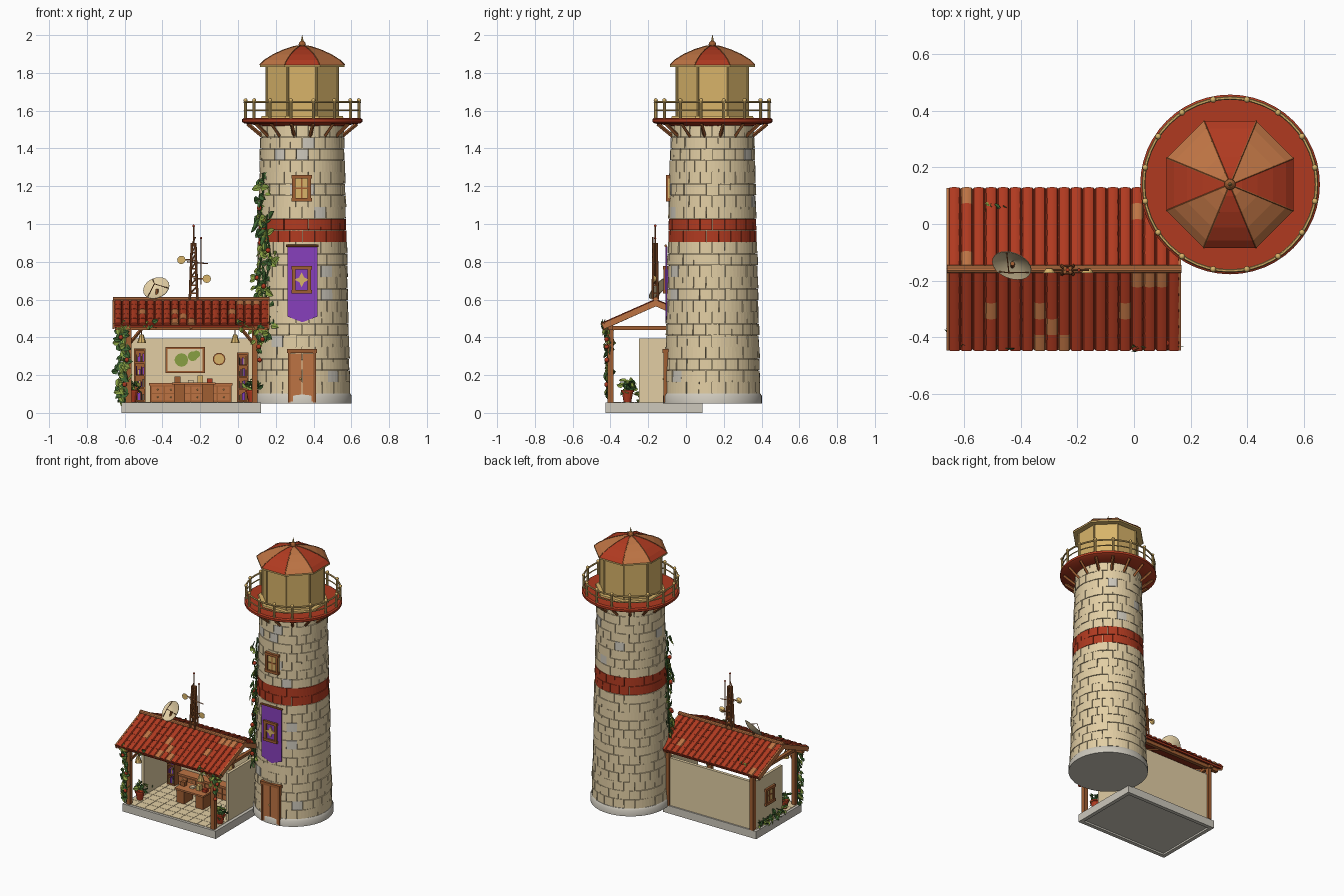
import bpy, bmesh, random
from math import sin, cos, pi, radians
from mathutils import Vector as V, Matrix

if "Cube" in bpy.data.objects:
    bpy.data.objects.remove(bpy.data.objects["Cube"])

random.seed(4)
R = random.uniform
SRGB = dict(stone=(226, 206, 164), red=(176, 58, 32), wood=(160, 94, 50), grey=(205, 200, 188),
            ochre=(216, 180, 106), dark_green=(62, 102, 50), light_green=(136, 160, 66),
            purple=(135, 64, 188), clay=(190, 116, 68), dark=(100, 92, 80))
MATS = {}
for k, c in SRGB.items():
    MATS[k] = bpy.data.materials.new(k)
    MATS[k].diffuse_color = [((v / 255 + .055) / 1.055) ** 2.4 for v in c] + [1]


class Part:
    """Collects simple solids into one named object."""
    def __init__(self, name):
        self.name, self.bm, self.used = name, bmesh.new(), []

    def slot(self, m):
        if m not in self.used:
            self.used.append(m)
        return self.used.index(m)

    def face(self, vs, m):
        f = self.bm.faces.new(vs)
        f.material_index = self.slot(m)

    def loft(self, rings, m, cap=True):
        rs = [[self.bm.verts.new(p) for p in r] for r in rings]
        n = len(rs[0])
        for a, b in zip(rs, rs[1:]):
            for i in range(n):
                self.face((a[i], a[(i + 1) % n], b[(i + 1) % n], b[i]), m)
        if cap:
            self.face(rs[0][::-1], m)
            self.face(rs[-1], m)

    def box(self, x0, x1, y0, y1, z0, z1, m):
        self.loft([[(x0, y0, z), (x1, y0, z), (x1, y1, z), (x0, y1, z)] for z in (z0, z1)], m)

    def rod(self, a, b, r, m, r2=None, n=8):
        a, b = V(a), V(b)
        q = (b - a).to_track_quat('Z', 'Y')
        self.loft([[p + q @ V((s * cos(2 * pi * i / n), s * sin(2 * pi * i / n), 0)) for i in range(n)]
                   for p, s in ((a, r), (b, r if r2 is None else r2))], m)

    def ball(self, c, r, m):
        g = bmesh.ops.create_uvsphere(self.bm, u_segments=10, v_segments=6, radius=r, matrix=Matrix.Translation(c))
        for f in {f for v in g['verts'] for f in v.link_faces}:
            f.material_index = self.slot(m)

    def lathe(self, prof, n, m, c=(0, 0), off=0):
        self.loft([[(c[0] + r * cos(2 * pi * (i + off) / n), c[1] + r * sin(2 * pi * (i + off) / n), z)
                    for i in range(n)] for r, z in prof], m)

    def hoop(self, c, r, z, t, m, n=48):
        sec = [(r + t * cos(k * pi / 3), z + t * sin(k * pi / 3)) for k in range(6)]
        self.loft([[(c[0] + s * cos(2 * pi * i / n), c[1] + s * sin(2 * pi * i / n), h) for s, h in sec]
                   for i in range(n + 1)], m, False)

    def leaf(self, p, s, m, nrm=None):
        nr = (V(nrm or (0, 0, 0)) + V((R(-1, 1), R(-1, 1), R(-1, 1))) * (.35 if nrm else 1)).normalized()
        d = V((R(-1, 1), R(-1, 1), R(-1, .4)))
        d = (d - nr * d.dot(nr)).normalized()
        w, u, p = d.cross(nr) * s * .34, nr * s * .1, V(p)
        v = [self.bm.verts.new(q) for q in (p, p + d * s * .3 + w + u, p + d * s * .7 + w * .75 + u, p + d * s,
                                            p + d * s * .7 - w * .75 + u, p + d * s * .3 - w + u)]
        self.face(v[:4], m)
        self.face((v[0], v[3], v[4], v[5]), m)

    def done(self, smooth=False):
        bmesh.ops.remove_doubles(self.bm, verts=self.bm.verts, dist=1e-5)
        bmesh.ops.recalc_face_normals(self.bm, faces=self.bm.faces)
        me = bpy.data.meshes.new(self.name)
        self.bm.to_mesh(me)
        ob = bpy.data.objects.new(self.name, me)
        for m in self.used:
            me.materials.append(MATS[m])
        bpy.context.collection.objects.link(ob)
        if smooth:
            bpy.context.view_layer.objects.active = ob
            ob.select_set(True)
            bpy.ops.object.shade_smooth_by_angle(angle=radians(35))
            ob.select_set(False)


C = (.34, .14)
def polar(a, r, z): return V((C[0] + r * cos(a), C[1] + r * sin(a), z))
def wall_r(z): return .253 - (z - .1) * .0235

# tower core, plinth and staggered bricks
p = Part('tower_core'); p.lathe([(wall_r(.08) - .009, .08), (wall_r(1.53) - .009, 1.53)], 48, 'stone', C); p.done(True)
p = Part('tower_plinth'); p.lathe([(.262, .05), (.262, .09), (.254, .102)], 48, 'grey', C); p.done(True)
p = Part('tower_bricks')
rows, n = 23, 22
h = 1.42 / rows
for k in range(rows):
    z0 = .102 + k * h
    for i in range(n):
        m = 'red' if k in (13, 14) else 'grey' if random.random() < .02 else 'stone'
        out = R(-.002, .004)
        a0, a1 = [2 * pi * (i + (k % 2) / 2 + t) / n for t in (.018, .982)]
        arc = [a0 + (a1 - a0) * t / 3 for t in range(4)]
        p.loft([[polar(a, wall_r(z) + out, z) for a in arc] + [polar(a, wall_r(z) - .012, z) for a in arc[::-1]]
                for z in (z0 + .001, z0 + h - .001)], m)
p.done()

# gallery floor, brackets and railing
p = Part('gallery_floor')
p.lathe([(.22, 1.52), (.305, 1.532), (.318, 1.54), (.318, 1.555), (.308, 1.562)], 48, 'red', C)
p.lathe([(.236, 1.56), (.232, 1.572)], 8, 'ochre', C, .5); p.done(True)
p = Part('gallery_brackets')
for i in range(16):
    a = 2 * pi * (i + .5) / 16
    p.rod(polar(a, .215, 1.465), polar(a, .295, 1.53), .01, 'wood', n=4)
p.done()
p = Part('gallery_railing')
for i in range(16):
    a = 2 * pi * (i + .5) / 16
    p.rod(polar(a, .306, 1.55), polar(a, .306, 1.65), .008, 'ochre')
    p.ball(polar(a, .306, 1.655), .011, 'ochre')
p.hoop(C, .306, 1.602, .004, 'ochre'); p.hoop(C, .306, 1.645, .006, 'ochre'); p.done(True)

# lantern room and domed roof with eight alternating sectors
p = Part('lantern_room'); p.lathe([(.204, 1.56), (.204, 1.84)], 8, 'ochre', C, .5)
for i in range(8):
    a = pi * (i + .5) / 4
    p.rod(polar(a, .203, 1.56), polar(a, .203, 1.84), .007, 'ochre')
p.done()
p = Part('lantern_roof')
prof = [(.2, 1.83), (.243, 1.832), (.243, 1.843), (.215, 1.868), (.165, 1.897), (.105, 1.922), (.045, 1.94), (.008, 1.945)]
p.lathe(prof[:3], 8, 'ochre', C, .5)
for i in range(8):
    a0, a1 = pi * (i - .5) / 4, pi * (i + .5) / 4
    for (r, z), (s, y) in zip(prof[2:], prof[3:]):
        p.face([p.bm.verts.new(q) for q in (polar(a0, r, z), polar(a1, r, z), polar(a1, s, y), polar(a0, s, y))],
               'clay' if i % 2 else 'red')
        p.rod(polar(a0, r, z), polar(a0, s, y), .003, 'wood', n=5)
p.ball((*C, 1.95), .02, 'wood'); p.rod((*C, 1.965), (*C, 2), .008, 'ochre', .001); p.done()

# door, windows and banner on the tower front
def window(name, x, y, z, w, hh, turn=False, pane='ochre'):
    p = Part(name)
    def b(u0, u1, d, z0, z1, m):
        p.box(*((y - d, y + .012, x + u0, x + u1) if turn else (x + u0, x + u1, y - d, y + .012)), z + z0, z + z1, m)
    b(-w, w, .002, -hh, hh, pane)
    for s in (-1, 1):
        b(*sorted((s * w, s * (w - .018))), .012, -hh, hh, 'wood')
        b(-w - .004, w + .004, .014, *sorted((s * hh, s * (hh - .018))), 'wood')
    if pane == 'ochre':
        b(-.004, .004, .006, -hh, hh, 'wood'); b(-w, w, .006, -.004, .004, 'wood')
    p.done()
window('upper_window', .337, -.093, 1.19, .05, .07)
window('banner_window', .337, -.108, .705, .05, .072, pane='purple')
window('hut_window', -.10, -.59, .24, .05, .06, True)
p = Part('banner')
shape = [(.262, .885), (.42, .885), (.42, .51), (.341, .48), (.262, .51)]
p.loft([[(x, y, z) for x, z in shape] for y in (-.108, -.1)], 'purple')
p.rod((.255, -.108, .885), (.427, -.108, .885), .007, 'wood')
star = [(.337 + r * sin(i * pi / 4), .705 + r * cos(i * pi / 4)) for i, r in enumerate((.04, .018) * 4)]
p.loft([[(x, y, z) for x, z in star] for y in (-.116, -.108)], 'ochre'); p.done()
p = Part('tower_door')
for x0, x1 in ((.277, .337), (.341, .4)):
    p.box(x0, x1, -.117, -.08, .06, .315, 'clay')
for x in (.265, .398):
    p.box(x, x + .014, -.12, -.07, .055, .32, 'wood')
p.box(.26, .417, -.124, -.07, .318, .338, 'wood'); p.ball((.33, -.118, .18), .006, 'ochre'); p.done()

# hut slab, floor tiles, walls
p = Part('hut_slab'); p.box(-.6, .1, -.41, .07, .012, .054, 'grey')
for b in ((-.617, .122, -.427, -.4), (-.617, .122, .06, .087), (-.617, -.59, -.4, .06), (.095, .122, -.4, .06)):
    p.box(*b, 0, .055, 'grey')
p.done()
p = Part('floor_tiles')
for i in range(10):
    for j in range(7):
        x, y = -.6 + i * .07, -.41 + j * .068
        p.box(x + .001, x + .069, y + .001, y + .067, .05, .058, 'stone')
p.done()
p = Part('hut_walls'); p.box(-.59, .1, .055, .077, .055, .395, 'stone')
p.box(-.59, -.57, -.25, .06, .055, .395, 'stone'); p.box(.08, .1, -.25, .06, .055, .395, 'stone'); p.done()

# timber frame
p = Part('timber_frame')
for x, s in ((-.58, 1), (.088, -1)):
    for y in (-.4, .075):
        p.box(x - .015, x + .015, y - .015, y + .015, .055, .46, 'wood')
    p.rod((x, -.4, .36), (x + s * .07, -.4, .445), .009, 'wood', n=4)
    p.box(x - .012, x + .012, -.44, .11, .44, .46, 'wood')
for y in (-.4, .075):
    p.box(-.65, .155, y - .013, y + .013, .44, .464, 'wood')
for s in (-1, 1):
    p.rod((-.25, -.16, .575), (-.25, -.16 + s * .28, .45), .01, 'wood', n=4)
p.done()

# tiled gable roof with bargeboards and ridge pole
p, g = Part('hut_roof_tiles'), Part('bargeboards')
cols, rws, w = 19, 5, .82 / 19
for s in (-1, 1):
    d, up = V((0, s * .283, -.125)), V((0, s * .125, .283)).normalized()
    top = V((0, -.16, .588))
    def strip(part, x0, x1, hi, lo, m):
        part.loft([[V((x, 0, 0)) + q for q in (top + up * hi, top + d + up * hi, top + d + up * lo, top + up * lo)]
                   for x in (x0, x1)], m)
    strip(p, -.655, .158, 0, -.012, 'red')
    for x in (-.664, .156):
        strip(g, x, x + .01, .01, -.022, 'clay')
    for i in range(cols):
        for j in range(rws):
            x = -.657 + (i + .5) * w
            m = 'clay' if random.random() < .09 else 'red'
            p.loft([[top + d * t + up * (.002 + lift + .013 * sin(k * pi / 5)) + V((x - r * cos(k * pi / 5), 0, 0))
                     for k in range(6)] for t, r, lift in ((j / rws, w * .48, 0), ((j + 1.02) / rws, w * .49, .001))], m)
p.done(True); g.done()
p = Part('ridge_pole'); p.rod((-.662, -.16, .6), (.168, -.16, .6), .014, 'clay', n=10); p.done(True)

# roof dish, facing forward and up
p = Part('roof_dish')
q = V((-.28, -.72, .62)).to_track_quat('Z', 'Y')
c = V((-.43, -.14, .655))
def ring(r, z): return [c + q @ V((r * cos(i * pi / 12), r * sin(i * pi / 12), z)) for i in range(24)]
p.loft([ring(.002, -.016), ring(.04, -.008), ring(.072, .008), ring(.072, .011), ring(.04, -.004), ring(.002, -.012)], 'stone', False)
for a in (0, 8, 16):
    p.rod(ring(.066, .01)[a], c + q @ V((0, 0, .045)), .002, 'wood')
p.rod(c, (-.43, -.16, .59), .008, 'wood'); p.done(True)

# radio mast
p = Part('radio_mast')
mx, my = -.235, -.163
for sx in (-1, 1):
    for sy in (-1, 1):
        p.rod((mx + sx * .02, my + sy * .014, .6), (mx + sx * .009, my + sy * .007, .9), .007, 'wood')
for k in range(7):
    z, r = .63 + k * .043, .021 - k * .002
    p.box(mx - r, mx + r, my - r * .75, my + r * .75, z, z + .008, 'wood')
    p.rod((mx - r, my - .012, z), (mx + r, my - .012, z + .043), .004, 'wood', n=4)
p.rod((mx, my, .88), (mx, my, .99), .004, 'wood'); p.ball((mx, my, .99), .007, 'red')
p.rod((-.195, my, .68), (-.195, my, .92), .003, 'wood'); p.ball((-.195, my, .925), .006, 'red')
for x, z in ((-.3, .81), (-.165, .71)):
    p.rod((mx, my, z), (x, my, z), .004, 'wood'); p.rod((x, my - .01, z), (x, my + .006, z), .022, 'ochre', .01, 12)
p.rod((-.27, my, .8), (-.16, my, .79), .003, 'wood'); p.done()

# interior furniture
for name, x, top in (('left_bookshelf', -.55, .34), ('right_bookshelf', -.005, .32)):
    p = Part(name)
    p.box(x, x + .06, .044, .054, .058, top, 'wood')
    for xx in (x, x + .052):
        p.box(xx, xx + .008, -.02, .05, .058, top, 'wood')
    for k in range(5):
        z = .06 + k * (top - .07) / 4
        p.box(x, x + .06, -.02, .05, z, z + .009, 'wood')
        for i in range(5 if k < 4 else 0):
            p.box(x + .009 + i * .0088, x + .016 + i * .0088, -.012, .045, z, z + R(.035, .055),
                  random.choice(('purple', 'purple', 'ochre', 'dark')))
    p.done()
p = Part('cabinet_row'); p.box(-.465, -.035, -.01, .052, .058, .145, 'wood'); p.box(-.47, -.03, -.016, .054, .145, .157, 'clay')
for i in range(6):
    for z in (.066, .106):
        x = -.46 + i * .07
        p.box(x + .004, x + .066, -.017, -.01, z, z + .034, 'clay'); p.ball((x + .035, -.019, z + .017), .004, 'ochre')
p.done()
p = Part('desk'); p.box(-.35, -.12, -.22, -.1, .15, .162, 'clay')
for x in (-.34, -.19):
    p.box(x, x + .06, -.21, -.11, .058, .15, 'wood')
for x, hh, m in ((-.32, .03, 'wood'), (-.25, .012, 'stone'), (-.2, .035, 'ochre'), (-.15, .02, 'red')):
    p.box(x - .015, x + .015, -.17, -.14, .162, .162 + hh, m)
p.done()
p = Part('wall_picture'); p.box(-.385, -.175, .044, .056, .21, .35, 'wood'); p.box(-.372, -.188, .04, .05, .223, .337, 'stone')
for x, z, r in ((-.3, .28, .036), (-.24, .3, .026), (-.22, .31, .02)):
    p.rod((x, .045, z), (x, .037, z), r, 'light_green', n=12)
p.done()
p = Part('wall_clock'); p.rod((-.1, .056, .285), (-.1, .042, .285), .033, 'wood', n=16)
p.rod((-.1, .05, .285), (-.1, .039, .285), .026, 'ochre', n=16); p.done()
p = Part('hanging_lamps')
for x in (-.51, -.015):
    p.rod((x, -.4, .45), (x, -.4, .415), .003, 'wood'); p.rod((x, -.4, .415), (x, -.4, .37), .01, 'ochre', .024)
p.done()

# potted plants, climbing vines and eave foliage
def greenery(p, pos, count, spread, size, nrm=None):
    for _ in range(count):
        p.leaf(V(pos) + V([R(-t, t) for t in spread]), size * R(.7, 1.2), random.choice(('dark_green', 'light_green')), nrm)
p = Part('potted_plants')
for x in (-.56, .075):
    p.lathe([(.02, .058), (.03, .11), (.034, .11), (.034, .122)], 12, 'red', (x, -.31))
    greenery(p, (x, -.31, .145), 28, (.025, .025, .025), .04)
p.done()
p = Part('window_bush'); greenery(p, (-.6, -.12, .085), 90, (.012, .15, .02), .035); p.done()
p = Part('post_vines')
p.rod((-.605, -.4, .06), (-.605, -.4, .46), .004, 'dark_green', n=5)
for k in range(15):
    greenery(p, (-.615, -.405, .1 + k * .025), 4, (.018, .01, .01), .05, (-.5, -1, .2))
for x, z in ((-.59, .28), (-.62, .4), (-.6, .15), (.115, .28), (.13, .39), (.12, .47), (.11, .35)):
    p.ball((x, -.42, z), .013, 'red')
greenery(p, (.11, -.41, .4), 12, (.02, .012, .06), .045, (.3, -1, .2))
for x0, x1 in ((-.64, -.45), (0, .15)):
    greenery(p, ((x0 + x1) / 2, -.435, .468), 26, ((x1 - x0) / 2, .005, .012), .032, (0, -1, .1))
greenery(p, (-.49, .06, .505), 8, (.04, .01, .006), .025)
p.done()
p = Part('tower_vine')
for deg, z0, z1, cnt in ((206, .45, 1.27, 32), (222, .4, 1.05, 25)):
    path = []
    for k in range(cnt):
        z = z0 + (z1 - z0) * k / (cnt - 1)
        path.append(polar(radians(deg) + .07 * sin(k * .5), wall_r(z) + .01, z))
    for i, (a, b) in enumerate(zip(path, path[1:])):
        p.rod(a, b, .005, 'dark_green', n=5)
        greenery(p, a, 3, (.02, .02, .012), .055, (-.8, -.6, .2))
        if i % 7 == 3:
            p.ball(a + V((-.008, -.018, 0)), .014, 'red')
p.done()

for m in bpy.data.materials:
    if m.users and not m.is_grease_pencil:
        m.use_nodes = True
        m.node_tree.nodes["Principled BSDF"].inputs["Base Color"].default_value = m.diffuse_color
